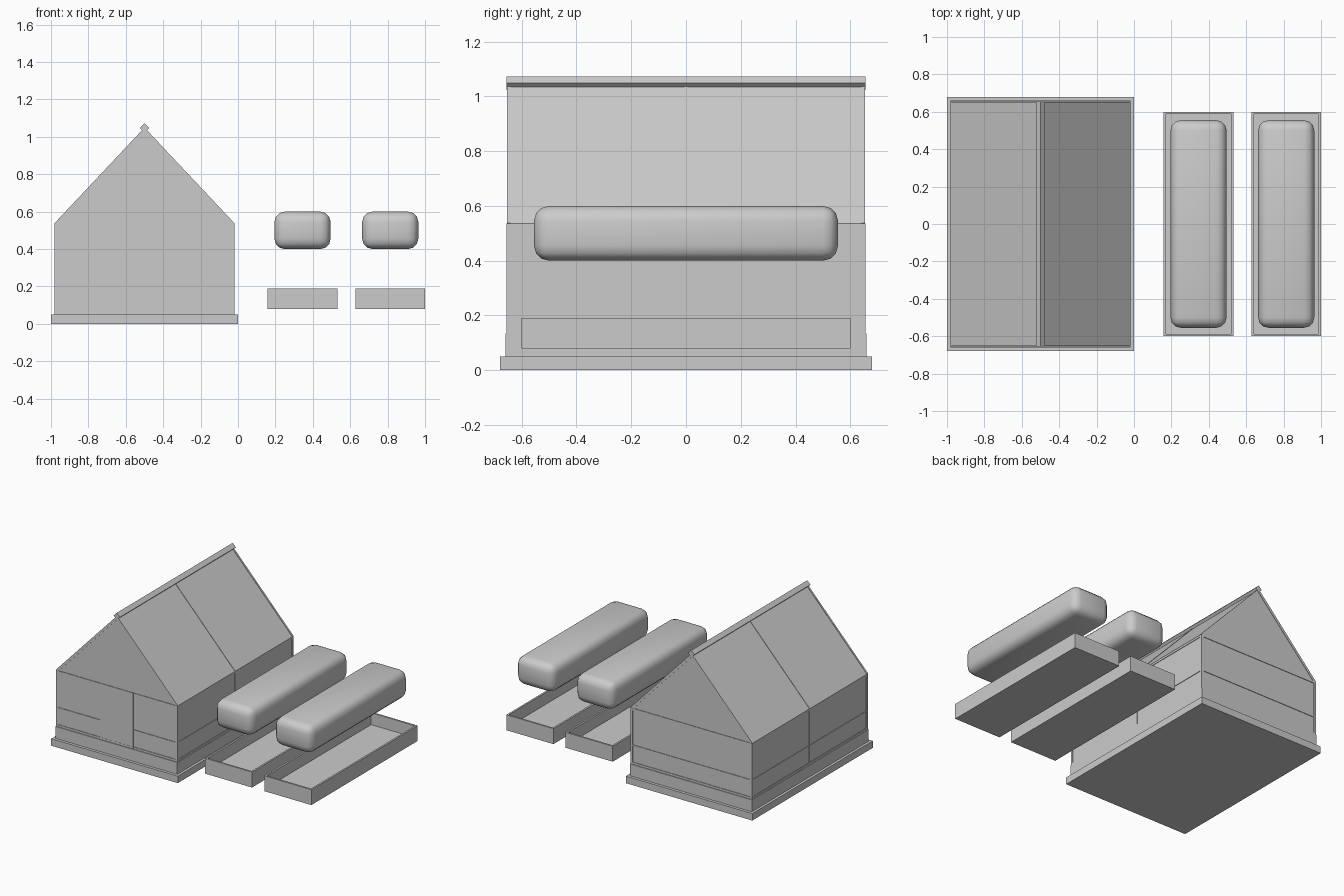
import bpy, bmesh
from mathutils import Vector, Matrix

if "Cube" in bpy.data.objects:
    bpy.data.objects.remove(bpy.data.objects["Cube"])

CX = -0.5                      # greenhouse centre line
HX, HY = 0.48, 0.655           # wall half sizes
Z0, ZE, ZR = 0.135, 0.535, 1.045   # wall foot, eave, ridge
T = 0.015                      # frame bar thickness


def finish(name, bm):
    bmesh.ops.recalc_face_normals(bm, faces=bm.faces)
    me = bpy.data.meshes.new(name)
    bm.to_mesh(me)
    bm.free()
    ob = bpy.data.objects.new(name, me)
    bpy.context.collection.objects.link(ob)
    return ob


def box(name, x0, x1, y0, y1, z0, z1):
    bm = bmesh.new()
    c = ((x0 + x1) / 2, (y0 + y1) / 2, (z0 + z1) / 2)
    m = Matrix.Translation(c) @ Matrix.Diagonal((x1 - x0, y1 - y0, z1 - z0, 1))
    bmesh.ops.create_cube(bm, size=1, matrix=m)
    return finish(name, bm)


def prism(name, profile, y0, y1):
    """Extrude an x-z profile along y."""
    bm = bmesh.new()
    f = bm.faces.new([bm.verts.new((x, y0, z)) for x, z in profile])
    ext = bmesh.ops.extrude_face_region(bm, geom=[f])["geom"]
    bmesh.ops.translate(bm, vec=(0, y1 - y0, 0),
                        verts=[v for v in ext if isinstance(v, bmesh.types.BMVert)])
    return finish(name, bm)


# Foundation slab and plinth
box("foundation_slab", -1, 0, -0.68, 0.68, 0, 0.05)
box("plinth", CX - 0.482, CX + 0.482, -0.66, 0.66, 0.05, Z0)

# Long side walls: glass, posts and rails
for s, side in ((-1, "left"), (1, "right")):
    a, b = sorted((CX + s * HX, CX + s * (HX - T)))
    g0, g1 = sorted((CX + s * (HX - 0.004), CX + s * (HX - 0.01)))
    box(f"{side}_wall_glass", g0, g1, -HY + T, HY - T, Z0, ZE)
    for n, y in (("front", -HY + T / 2), ("middle", 0), ("back", HY - T / 2)):
        box(f"{side}_{n}_post", a, b, y - T / 2, y + T / 2, Z0, ZE)
    for n, z in (("sill", Z0 + T / 2), ("middle", 0.27), ("eave", ZE - T / 2)):
        h = 0.003 if n == "middle" else T / 2
        box(f"{side}_{n}_rail", a, b, -HY, HY, z - h, z + h)

# End walls with gables
for s, end in ((-1, "front"), (1, "back")):
    a, b = sorted((s * HY, s * (HY - T)))
    g0, g1 = sorted((s * (HY - 0.004), s * (HY - 0.01)))
    prism(f"{end}_gable_glass", [(CX - HX + .006, Z0), (CX + HX - .006, Z0),
                                 (CX + HX - .006, ZE), (CX, ZR - 0.006), (CX - HX + .006, ZE)], g0, g1)
    for n, z, h in (("sill", Z0 + T / 2, T / 2), ("eave", ZE - T / 2, T / 2)):
        box(f"{end}_{n}_rail", CX - HX, CX + HX, a, b, z - h, z + h)
    spans = [(-HX, -0.125), (0.125, HX)] if s < 0 else [(-HX, HX)]
    for i, (x0, x1) in enumerate(spans):
        box(f"{end}_middle_rail_{i}", CX + x0, CX + x1, a, b, 0.267, 0.273)

# Front door and its jambs
box("door", CX - 0.12, CX + 0.12, -HY + 0.001, -HY + T, Z0, ZE - T)
for s, n in ((-1, "left"), (1, "right")):
    x = CX + s * 0.125
    box(f"{n}_door_jamb", x - 0.006, x + 0.006, -HY - 0.001, -HY + T, Z0, ZE)

# Roof slopes: glass plus three rafters each
for s, side in ((-1, "left"), (1, "right")):
    e, r = Vector((CX + s * HX, ZE)), Vector((CX, ZR))
    out = Vector((s * (ZR - ZE), HX)).normalized()

    def strip(o0, o1):
        return [e + out * o0, r + out * o0, r + out * o1, e + out * o1]
    prism(f"{side}_roof_glass", strip(-0.008, 0), -HY + 0.004, HY - 0.004)
    for n, y in (("front", -HY + T / 2), ("middle", 0), ("back", HY - T / 2)):
        prism(f"{side}_{n}_rafter", strip(-T, 0.003), y - 0.006, y + 0.006)

# Ridge bar, a square turned on its corner
d = 0.025
zc = ZR + 0.003
prism("ridge_bar", [(CX - d, zc), (CX, zc - d), (CX + d, zc), (CX, zc + d)], -HY, HY)

# Raised beds (open trays) and the foliage above them
for i, x in enumerate((0.345, 0.814)):
    w, h = 0.186, 0.6
    bm = bmesh.new()
    m = Matrix.Translation((x, 0, 0.135)) @ Matrix.Diagonal((2 * w, 2 * h, 0.11, 1))
    bmesh.ops.create_cube(bm, size=1, matrix=m)
    bm.normal_update()
    top = max(bm.faces, key=lambda f: f.calc_center_median().z)
    bmesh.ops.inset_region(bm, faces=[top], thickness=0.018)
    inner = bmesh.ops.extrude_face_region(bm, geom=[top])["geom"]
    bmesh.ops.translate(bm, vec=(0, 0, -0.085),
                        verts=[v for v in inner if isinstance(v, bmesh.types.BMVert)])
    if top.is_valid:
        bm.faces.remove(top)
    finish(f"raised_bed_{i}", bm)

    f = box(f"foliage_{i}", x - 0.15, x + 0.15, -0.555, 0.555, 0.4, 0.6)
    bev = f.modifiers.new("round", "BEVEL")
    bev.width, bev.segments = 0.055, 3
    for p in f.data.polygons:
        p.use_smooth = True
